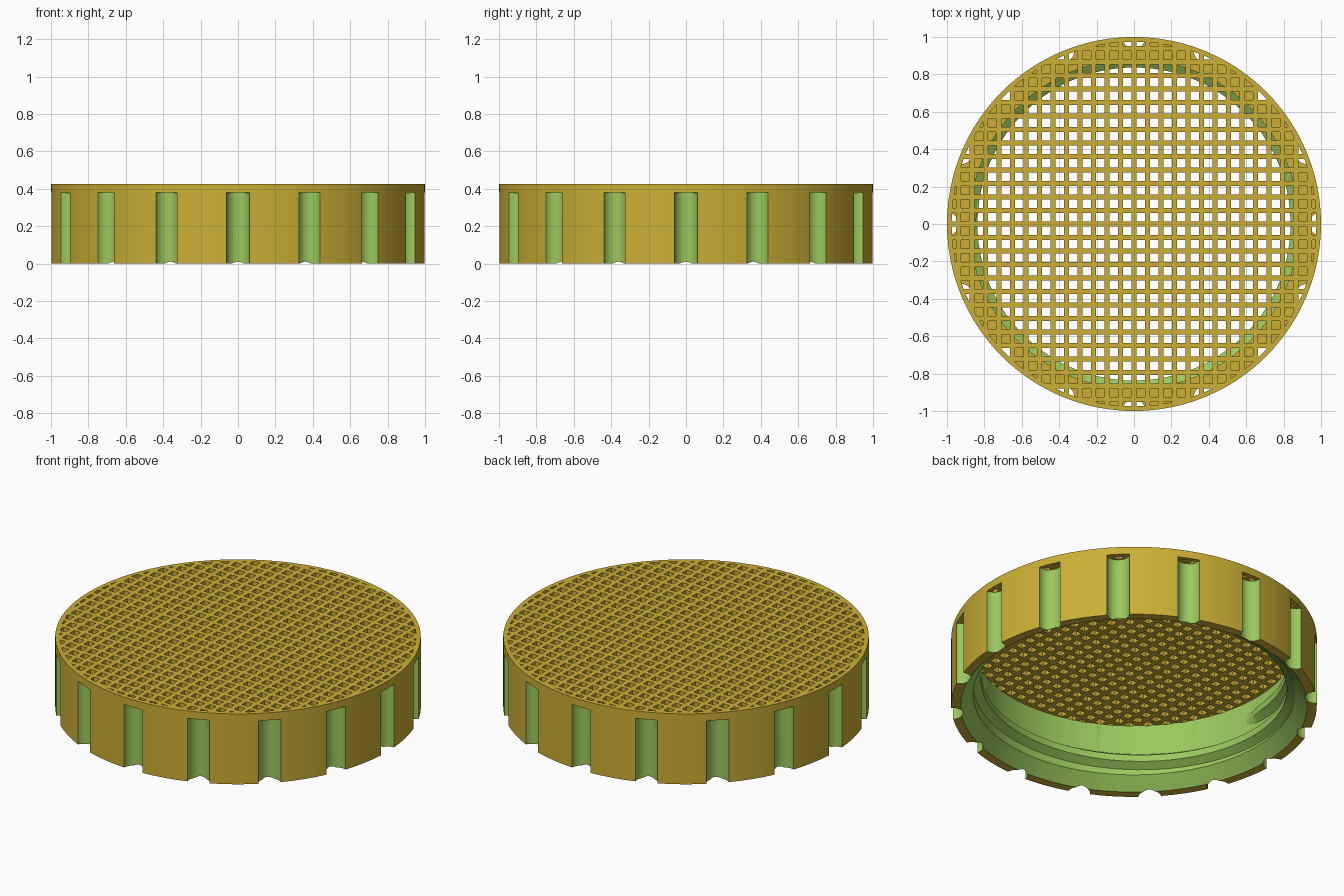
import bpy, bmesh, math

if "Cube" in bpy.data.objects:
    bpy.data.objects.remove(bpy.data.objects["Cube"])

SEG = 96                 # sides of the round body
HEIGHT, FLOOR = 0.425, 0.38
WALL_R, THREAD_R = 0.88, 0.837


def material(name, rgb):
    m = bpy.data.materials.new(name)
    m.diffuse_color = (*rgb, 1)
    m.use_nodes = True
    m.node_tree.nodes["Principled BSDF"].inputs["Base Color"].default_value = m.diffuse_color
    return m


yellow = material("mustard_yellow", (0.60, 0.43, 0.035))
green = material("leaf_green", (0.33, 0.58, 0.11))


def make_object(name, bm, mats=()):
    bmesh.ops.recalc_face_normals(bm, faces=bm.faces)
    me = bpy.data.meshes.new(name)
    bm.to_mesh(me)
    bm.free()
    for m in mats:
        me.materials.append(m)
    ob = bpy.data.objects.new(name, me)
    bpy.context.collection.objects.link(ob)
    return ob


def boolean(target, cutter, operation):
    mod = target.modifiers.new(operation, 'BOOLEAN')
    mod.operation, mod.object, mod.solver = operation, cutter, 'EXACT'
    bpy.context.view_layer.objects.active = target
    bpy.ops.object.modifier_apply(modifier=mod.name)
    bpy.data.objects.remove(cutter)


def add_prism(bm, x, y, r, z0, z1, n):
    rings = [[bm.verts.new((x + r * math.cos(math.tau * i / n),
                            y + r * math.sin(math.tau * i / n), z))
              for i in range(n)] for z in (z0, z1)]
    for i in range(n):
        j = (i + 1) % n
        bm.faces.new((rings[0][i], rings[0][j], rings[1][j], rings[1][i]))
    bm.faces.new(rings[0][::-1])
    bm.faces.new(rings[1])


def add_box(bm, x, y, h, z0, z1):
    v = [bm.verts.new((x + sx * h, y + sy * h, z)) for z in (z0, z1)
         for sx, sy in ((-1, -1), (1, -1), (1, 1), (-1, 1))]
    for f in ((3, 2, 1, 0), (4, 5, 6, 7), (0, 1, 5, 4),
              (1, 2, 6, 5), (2, 3, 7, 6), (3, 0, 4, 7)):
        bm.faces.new([v[i] for i in f])


# Lid body: turned profile with a solid top and a bevelled mouth
profile = [(1, HEIGHT), (1, 0), (0.948, 0), (WALL_R, 0.07), (WALL_R, FLOOR)]
bm = bmesh.new()
rings = [[bm.verts.new((r * math.cos(math.tau * i / SEG),
                        r * math.sin(math.tau * i / SEG), z))
          for i in range(SEG)] for r, z in profile]
for a, b in zip(rings, rings[1:]):
    for i in range(SEG):
        j = (i + 1) % SEG
        bm.faces.new((a[i], b[i], b[j], a[j]))
bm.faces.new(rings[0])
bm.faces.new(rings[-1][::-1])
lid = make_object("lid", bm, (yellow, green))

# Sixteen round grip notches up the outside
bm = bmesh.new()
for k in range(16):
    a = math.tau * k / 16
    add_prism(bm, math.cos(a), math.sin(a), 0.062, -0.1, FLOOR, 32)
boolean(lid, make_object("notch_cutter", bm), 'DIFFERENCE')

# Square sieve holes, trimmed to a circle just inside the edge
PITCH, HALF, TRIM = 0.0722, 0.0218, 0.975
bm = bmesh.new()
for i in range(-14, 14):
    for j in range(-14, 14):
        x, y = (i + 0.5) * PITCH, (j + 0.5) * PITCH
        if math.hypot(abs(x) - HALF, abs(y) - HALF) < TRIM - 0.004:
            add_box(bm, x, y, HALF, FLOOR - 0.002, HEIGHT + 0.05)
holes = make_object("hole_cutter", bm)
bm = bmesh.new()
add_prism(bm, 0, 0, TRIM, 0.3, HEIGHT + 0.02, SEG)
boolean(holes, make_object("trim_cutter", bm), 'INTERSECT')
boolean(lid, holes, 'DIFFERENCE')

# Yellow outer skin, top and flat undersides; green notches and interior
for p in lid.data.polygons:
    c, n = p.center, p.normal
    r = math.hypot(c.x, c.y)
    outward = (c.x * n.x + c.y * n.y) / max(r, 1e-6)
    skin = c.z > 0.37 or n.z < -0.95 or (r > 0.98 and outward > 0.95)
    p.material_index = 0 if skin else 1

# Screw thread inside the wall
TURNS, RISE, END_ANGLE, END_Z = 1.3, 0.13, math.radians(186), 0.265
section = [(WALL_R + 0.01, -0.055), (THREAD_R, -0.02),
           (THREAD_R, 0.02), (WALL_R + 0.01, 0.055)]
steps = int(SEG * TURNS)
bm = bmesh.new()
loops = []
for s in range(steps + 1):
    back = TURNS * (1 - s / steps)
    a, z = END_ANGLE - math.tau * back, END_Z - RISE * back
    # the ends fade into the wall over a few steps
    fade = min(1, (min(s, steps - s) + 0.5) / 3)
    loops.append([bm.verts.new(((WALL_R + 0.01 + (r - WALL_R - 0.01) * fade) * math.cos(a),
                                (WALL_R + 0.01 + (r - WALL_R - 0.01) * fade) * math.sin(a),
                                z + dz)) for r, dz in section])
for a, b in zip(loops, loops[1:]):
    for i in range(4):
        j = (i + 1) % 4
        bm.faces.new((a[i], a[j], b[j], b[i]))
bm.faces.new(loops[0])
bm.faces.new(loops[-1][::-1])
thread = make_object("screw_thread", bm, (green,))

# Smooth the round walls, keep the edges crisp
for ob in (lid, thread):
    bpy.ops.object.select_all(action='DESELECT')
    ob.select_set(True)
    bpy.context.view_layer.objects.active = ob
    bpy.ops.object.shade_smooth_by_angle(angle=math.radians(30))
